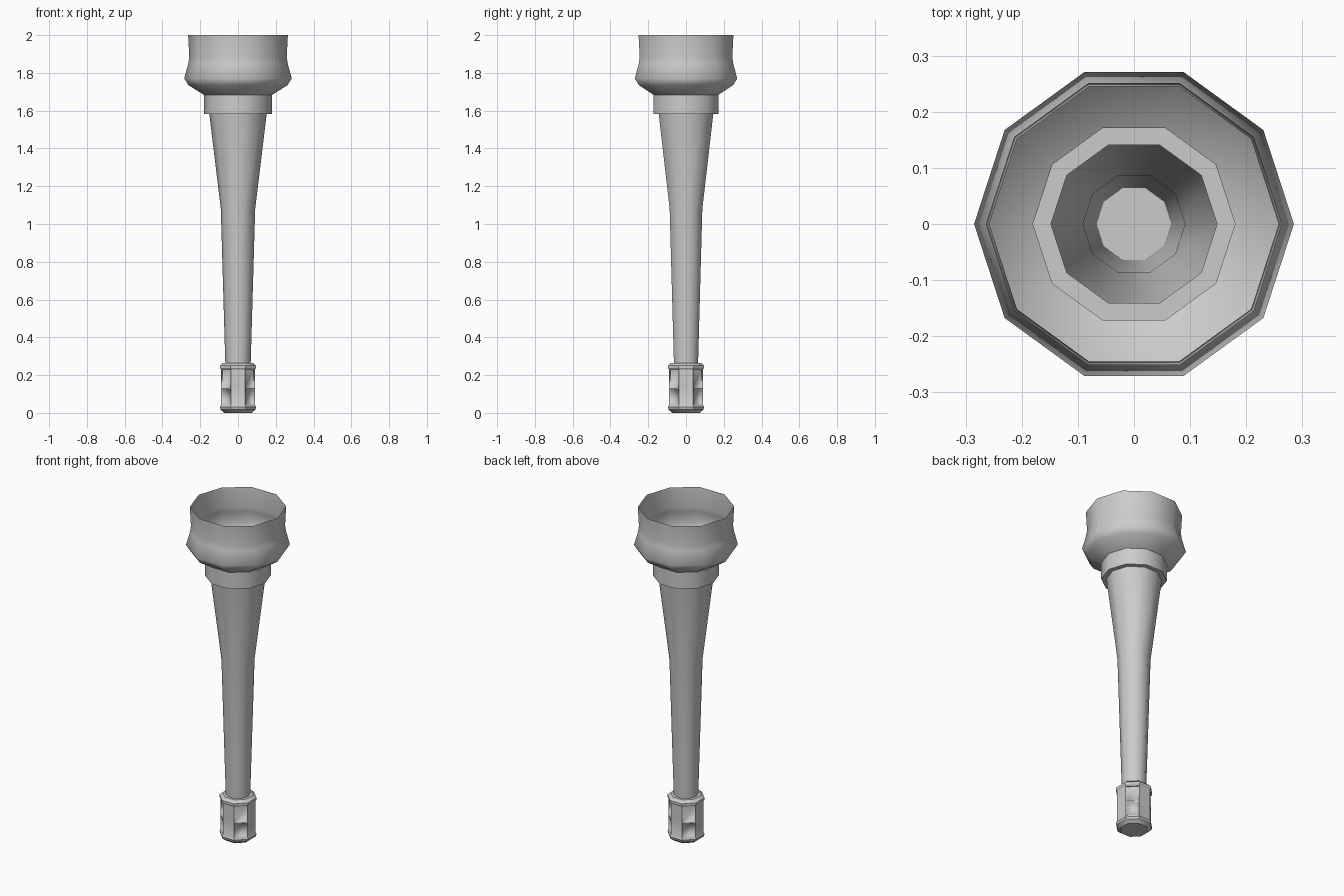
import bpy, bmesh, math

if "Cube" in bpy.data.objects:
    bpy.data.objects.remove(bpy.data.objects["Cube"])


def lathe(name, profile, sides, start=0.0, caps=False, smooth=40):
    """Revolve (radius, z) points, listed bottom to top, around z."""
    bm = bmesh.new()
    rings = []
    for r, z in profile:
        rings.append([bm.verts.new((r * math.cos(start + i * math.tau / sides),
                                    r * math.sin(start + i * math.tau / sides), z))
                      for i in range(sides)])
    for low, high in zip(rings, rings[1:]):
        for i in range(sides):
            j = (i + 1) % sides
            bm.faces.new((low[i], low[j], high[j], high[i]))
    if caps:
        bm.faces.new(rings[0][::-1])
        bm.faces.new(rings[-1])
    mesh = bpy.data.meshes.new(name)
    bm.to_mesh(mesh)
    bm.free()
    obj = bpy.data.objects.new(name, mesh)
    bpy.context.collection.objects.link(obj)
    bpy.ops.object.select_all(action='DESELECT')
    obj.select_set(True)
    bpy.context.view_layer.objects.active = obj
    bpy.ops.object.shade_smooth_by_angle(angle=math.radians(smooth))
    return obj


# Open thin-walled cup
lathe("cup", [(0.18, 1.683), (0.262, 1.735), (0.285, 1.77), (0.263, 1.85),
              (0.258, 1.885), (0.264, 2.0)], 10, smooth=80)

# Collar with its flat underside
lathe("collar", [(0.148, 1.583), (0.18, 1.583), (0.18, 1.683)], 10)

# Hollow tapering shaft
lathe("shaft", [(0.067, 0.255), (0.091, 1.08), (0.152, 1.583)], 10)

# Octagonal grip with flared end bands
grip = lathe("grip", [(0.078, 0.0), (0.1, 0.017), (0.104, 0.03), (0.098, 0.04),
                      (0.098, 0.13), (0.098, 0.23), (0.104, 0.238),
                      (0.104, 0.25), (0.086, 0.265)],
             8, math.pi / 8, caps=True, smooth=30)

# Recessed split panels on the diagonal faces of the grip
bm = bmesh.new()
bm.from_mesh(grip.data)
bm.normal_update()
panels = []
for f in bm.faces:
    n, c = f.normal, f.calc_center_median()
    if abs(n.z) < 0.01 and 0.04 < c.z < 0.23 and abs(abs(n.x) - abs(n.y)) < 0.1:
        panels.append(f)
bmesh.ops.inset_individual(bm, faces=panels, thickness=0.004, depth=0.0)
bmesh.ops.inset_individual(bm, faces=panels, thickness=0.001, depth=-0.007)
bm.to_mesh(grip.data)
bm.free()
